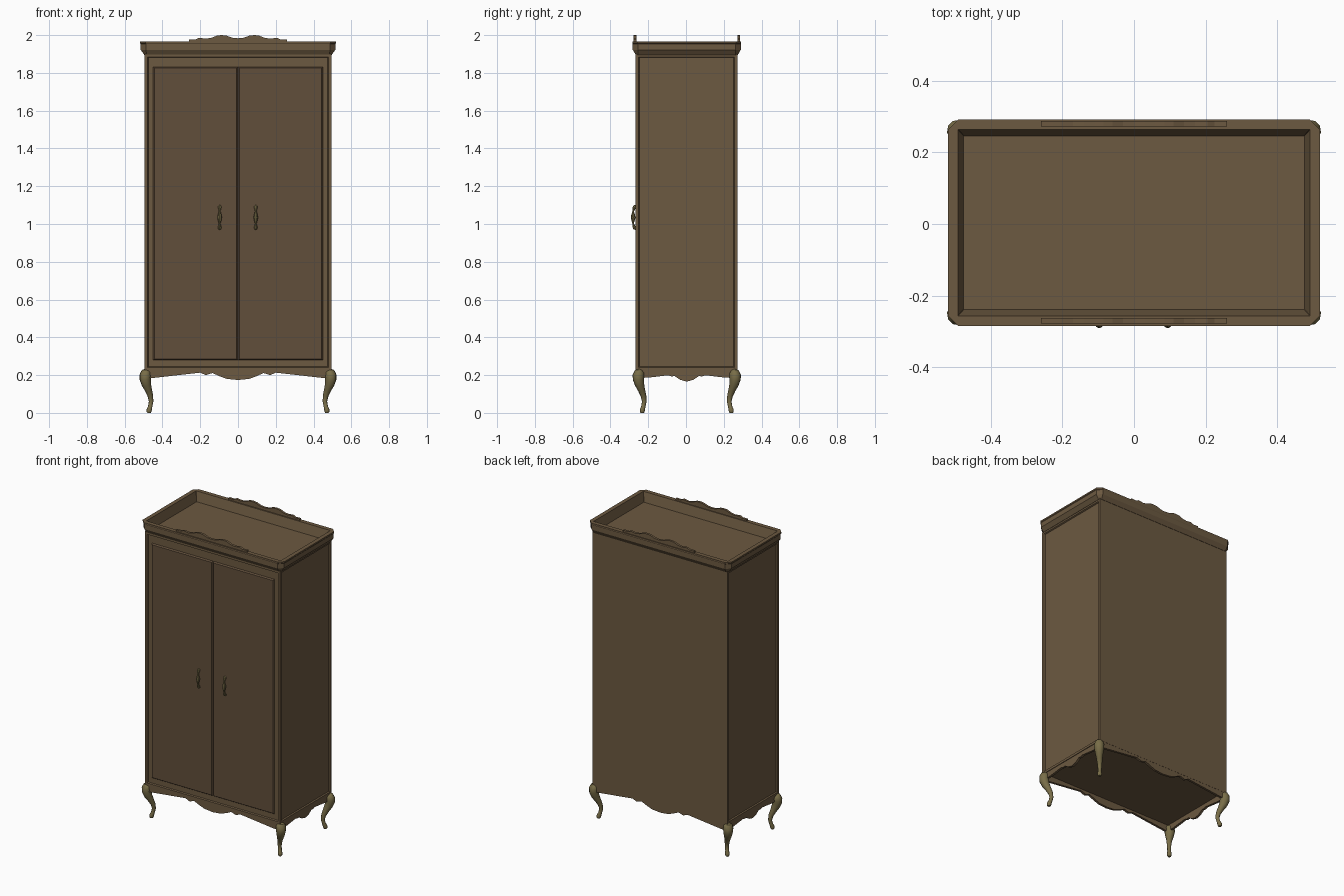
import bpy, bmesh
from mathutils import Vector

if "Cube" in bpy.data.objects:
    bpy.data.objects.remove(bpy.data.objects["Cube"])

CY = 0.004  # carcass is set slightly back of the handles


def material(name, rgb):
    m = bpy.data.materials.new(name)
    m.diffuse_color = (*rgb, 1)
    m.use_nodes = True
    m.node_tree.nodes["Principled BSDF"].inputs["Base Color"].default_value = m.diffuse_color
    return m


WOOD = material("wood", (0.15, 0.1, 0.052))
DARK = material("door_wood", (0.12, 0.077, 0.043))
BRASS = material("bronze", (0.19, 0.155, 0.065))


def finish(name, bm, mat):
    bmesh.ops.recalc_face_normals(bm, faces=bm.faces[:])
    me = bpy.data.meshes.new(name)
    bm.to_mesh(me)
    bm.free()
    ob = bpy.data.objects.new(name, me)
    bpy.context.collection.objects.link(ob)
    me.materials.append(mat)
    return ob


def box_bm(x0, x1, y0, y1, z0, z1):
    bm = bmesh.new()
    bmesh.ops.create_cube(bm, size=1)
    for v in bm.verts:
        v.co = ((x0 + x1) / 2 + v.co.x * (x1 - x0),
                (y0 + y1) / 2 + v.co.y * (y1 - y0),
                (z0 + z1) / 2 + v.co.z * (z1 - z0))
    return bm


def face_toward(bm, d):
    bm.normal_update()
    return max(bm.faces, key=lambda f: f.normal.dot(Vector(d)) * f.calc_area())


def board(name, half, z_flat, depth0, depth1, along_y=False, c=0.0):
    """Thin board: half profile (u, z) mirrored about u = 0, closed by a flat edge at z_flat."""
    pts = [(-u, z) for u, z in half] + [(u, z) for u, z in reversed(half) if u > 0]
    bm = bmesh.new()
    place = lambda u, d, z: (d, u + c, z) if along_y else (u + c, d, z)
    rows = [[(bm.verts.new(place(u, d, z)), bm.verts.new(place(u, d, z_flat))) for u, z in pts]
            for d in (depth0, depth1)]
    a, b = rows
    for i in range(len(pts) - 1):
        bm.faces.new((a[i][0], a[i + 1][0], a[i + 1][1], a[i][1]))
        bm.faces.new((b[i][0], b[i + 1][0], b[i + 1][1], b[i][1]))
        for k in (0, 1):
            bm.faces.new((a[i][k], a[i + 1][k], b[i + 1][k], b[i][k]))
    for i in (0, -1):
        bm.faces.new((a[i][0], a[i][1], b[i][1], b[i][0]))
    return finish(name, bm, WOOD)


def tube(name, pts, res):
    """Turned or bent part: a path of (x, y, z, radius)."""
    cu = bpy.data.curves.new(name, "CURVE")
    cu.dimensions = "3D"
    cu.bevel_depth = 1
    cu.bevel_resolution = res
    cu.use_fill_caps = True
    sp = cu.splines.new("POLY")
    sp.points.add(len(pts) - 1)
    for p, (x, y, z, r) in zip(sp.points, pts):
        p.co = (x, y, z, 1)
        p.radius = r
    cu.materials.append(BRASS)
    ob = bpy.data.objects.new(name, cu)
    bpy.context.collection.objects.link(ob)
    bpy.ops.object.select_all(action="DESELECT")
    ob.select_set(True)
    bpy.context.view_layer.objects.active = ob
    bpy.ops.object.convert(target="MESH")
    bpy.ops.object.shade_smooth_by_angle(angle=0.7)


# Cabinet carcass with recessed front and side panels
bm = box_bm(-0.494, 0.494, -0.267, 0.272, 0.225, 1.9)
for d in ((0, -1, 0), (-1, 0, 0), (1, 0, 0)):
    f = face_toward(bm, d)
    bmesh.ops.inset_region(bm, faces=[f], thickness=0.022)
    bmesh.ops.inset_region(bm, faces=[f], thickness=0.006, depth=-0.008)
finish("cabinet_body", bm, WOOD)

# Pair of doors with bevelled front edges
for side, x0, x1 in (("left", -0.449, -0.001), ("right", 0.001, 0.449)):
    bm = box_bm(x0, x1, -0.259, -0.25, 0.28, 1.832)
    f = face_toward(bm, (0, -1, 0))
    bmesh.ops.inset_region(bm, faces=[f], thickness=0.009, depth=0.009)
    finish(side + "_door", bm, DARK)

# Cornice with clipped corners and sunken top tray
bm = bmesh.new()
rings = []
for hx, hy, c, z in ((0.496, 0.27, 0.012, 1.895), (0.515, 0.286, 0.028, 1.922),
                     (0.515, 0.286, 0.028, 1.953), (0.518, 0.288, 0.028, 1.957),
                     (0.518, 0.288, 0.028, 1.966), (0.491, 0.26, 0.001, 1.966),
                     (0.475, 0.242, 0.001, 1.905)):
    outline = [(hx, -hy + c), (hx, hy - c), (hx - c, hy), (-hx + c, hy),
               (-hx, hy - c), (-hx, -hy + c), (-hx + c, -hy), (hx - c, -hy)]
    rings.append([bm.verts.new((x, y + CY, z)) for x, y in outline])
for a, b in zip(rings, rings[1:]):
    for i in range(8):
        j = (i + 1) % 8
        bm.faces.new((a[i], a[j], b[j], b[i]))
bm.faces.new(rings[0])
bm.faces.new(rings[-1])
finish("cornice", bm, WOOD)

# Carved crests on the front and back of the cornice
crest = [(0.26, 1.978), (0.225, 1.977), (0.205, 1.986), (0.17, 1.981), (0.14, 1.986),
         (0.11, 1.998), (0.085, 2.0), (0.06, 1.997), (0.03, 1.986), (0, 1.983)]
board("front_crest", crest, 1.96, -0.277, -0.262)
board("back_crest", crest, 1.96, 0.272, 0.287)

# Scalloped aprons under the carcass
wide = [(0.48, 0.183), (0.44, 0.186), (0.2, 0.213), (0.17, 0.2), (0.135, 0.211),
        (0.1, 0.195), (0.06, 0.18), (0, 0.174)]
deep = [(0.25, 0.185), (0.2, 0.187), (0.1, 0.199), (0.08, 0.193), (0.065, 0.195),
        (0.035, 0.175), (0, 0.166)]
board("front_apron", wide, 0.228, -0.264, -0.249)
board("back_apron", wide, 0.228, 0.256, 0.271)
board("left_apron", deep, 0.228, -0.49, -0.475, True, CY)
board("right_apron", deep, 0.228, 0.475, 0.49, True, CY)

# Curved legs turned out to the corners
leg = [(0.482, 0.226, 0.014), (0.486, 0.216, 0.027), (0.491, 0.198, 0.031), (0.491, 0.178, 0.030),
       (0.485, 0.15, 0.025), (0.474, 0.12, 0.019), (0.464, 0.09, 0.015), (0.46, 0.06, 0.012),
       (0.465, 0.033, 0.0115), (0.47, 0.016, 0.014), (0.471, 0.006, 0.013), (0.471, 0.0, 0.009)]
for sx, nx in ((-1, "left"), (1, "right")):
    for sy, ny in ((-1, "front"), (1, "back")):
        tube(f"{ny}_{nx}_leg", [(sx * x, sy * (x - 0.235) + CY, z, r) for x, z, r in leg], 3)

# Bowed door handles
half_handle = [(-0.266, 0.060, 0.007), (-0.273, 0.056, 0.010), (-0.278, 0.048, 0.008),
               (-0.281, 0.034, 0.0045), (-0.282, 0.026, 0.006), (-0.282, 0.012, 0.010)]
path = half_handle + [(-0.281, 0, 0.0115)] + [(y, -z, r) for y, z, r in reversed(half_handle)]
for x, side in ((-0.097, "left"), (0.094, "right")):
    tube(side + "_handle", [(x, -0.25, 1.097, 0.006)]
         + [(x, y + 0.002, 1.035 + z, r) for y, z, r in path]
         + [(x, -0.25, 0.973, 0.006)], 2)
